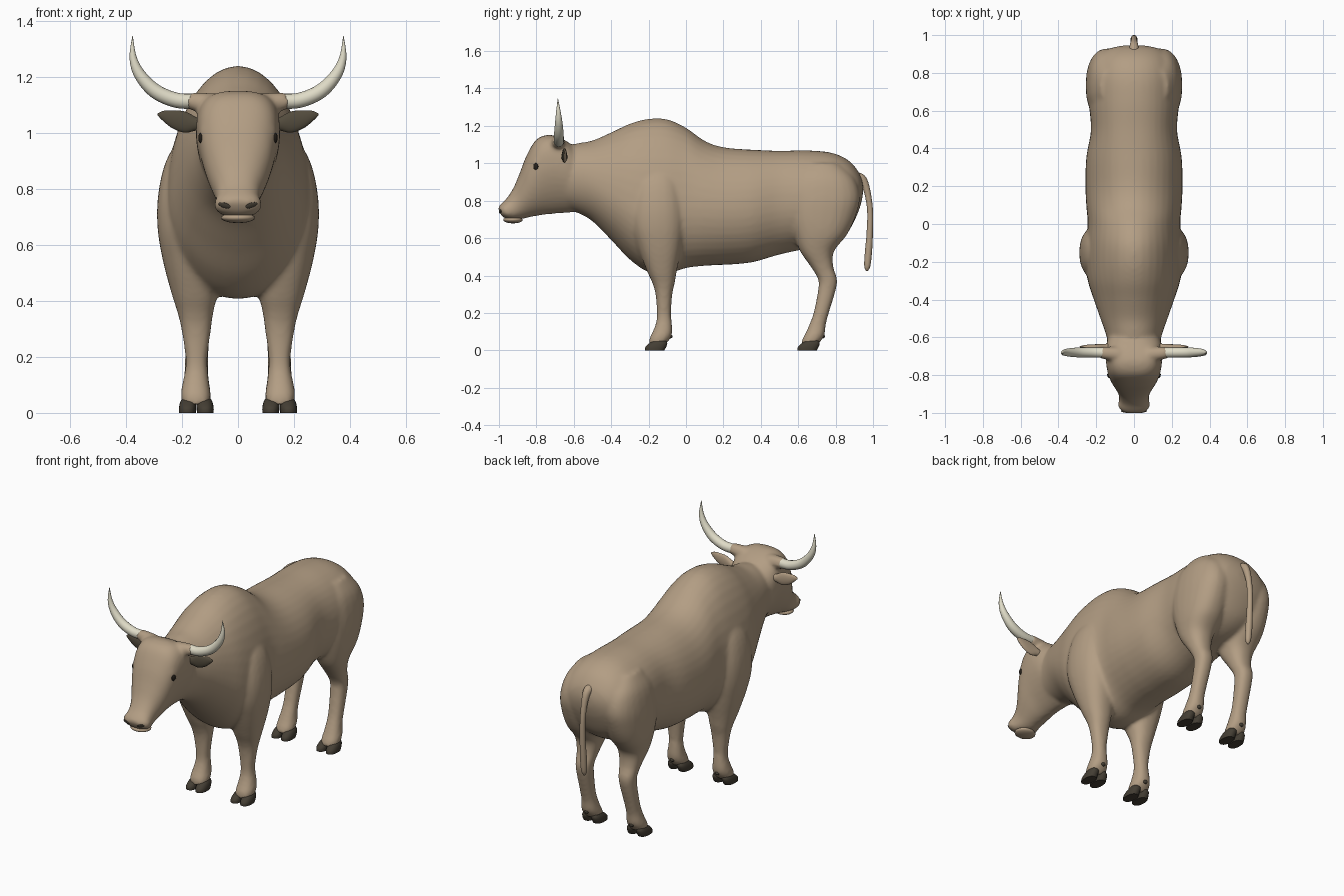
import bpy, bmesh, math
from mathutils import Vector, Matrix

if "Cube" in bpy.data.objects:
    bpy.data.objects.remove(bpy.data.objects["Cube"])


def material(name, rgb):
    m = bpy.data.materials.new(name)
    m.diffuse_color = (*rgb, 1)
    m.use_nodes = True
    m.node_tree.nodes["Principled BSDF"].inputs["Base Color"].default_value = m.diffuse_color
    return m


HIDE = material("tan hide", (0.45, 0.34, 0.23))
HORN = material("cream horn", (0.74, 0.71, 0.57))
DARK = material("dark hoof", (0.058, 0.048, 0.034))
EAR = material("dark inner ear", (0.085, 0.07, 0.046))
EYE = material("black eye", (0.018, 0.014, 0.01))


def refine(rows, n=5):
    """Catmull-Rom interpolation of rows of numbers."""
    out = []
    for i in range(len(rows) - 1):
        a, b, c, d = (rows[max(0, min(len(rows) - 1, i + k))] for k in (-1, 0, 1, 2))
        for j in range(n):
            t = j / n
            out.append([0.5 * (2 * q + (r - p) * t + (2 * p - 5 * q + 4 * r - s) * t * t
                               + (3 * q - p - 3 * r + s) * t ** 3)
                        for p, q, r, s in zip(a, b, c, d)])
    return out + [list(rows[-1])]


def sgnpow(v, e):
    return math.copysign(abs(v) ** e, v)


def loft(bm, rings):
    loops = [[bm.verts.new(p) for p in r] for r in rings]
    n = len(loops[0])
    for a, b in zip(loops, loops[1:]):
        for i in range(n):
            bm.faces.new((a[i], a[(i + 1) % n], b[(i + 1) % n], b[i]))
    bm.faces.new(loops[0])
    bm.faces.new(loops[-1][::-1])


def slab_ring(yt, zt, yb, zb, w, mid, pt, pb, n=40):
    """Ring between a top and a bottom point, widest at fraction mid of the height."""
    top, bot = Vector((0, yt, zt)), Vector((0, yb, zb))
    c, pts = bot.lerp(top, mid), []
    for i in range(n):
        a = 2 * math.pi * i / n
        u, s = math.cos(a), math.sin(a)
        e = 2 / (pt if u > 0 else pb)
        end = (top if u > 0 else bot) - c
        pts.append(c + end * abs(u) ** e + Vector((w * sgnpow(s, e), 0, 0)))
    return pts


def flat_ring(z, y0, y1, x0, x1, side, n=24, p=2.3):
    """Horizontal ring filling a y and x range."""
    pts = []
    for i in range(n):
        a = 2 * math.pi * i / n
        pts.append(Vector((side * ((x0 + x1) / 2 + (x1 - x0) / 2 * sgnpow(math.cos(a), 2 / p)),
                           (y0 + y1) / 2 + (y1 - y0) / 2 * sgnpow(math.sin(a), 2 / p), z)))
    return pts


def tube(bm, rows, side=1, ref=(0, 1, 0), n=16):
    """Round tube through rows of x, y, z, radius."""
    pts = [Vector((side * r[0], r[1], r[2])) for r in rows]
    rings = []
    for i, r in enumerate(rows):
        t = (pts[min(i + 1, len(pts) - 1)] - pts[max(i - 1, 0)]).normalized()
        u = t.cross(Vector(ref)).normalized()
        v = t.cross(u)
        rings.append([pts[i] + r[3] * (u * math.cos(k * 2 * math.pi / n) + v * math.sin(k * 2 * math.pi / n))
                      for k in range(n)])
    loft(bm, rings)


def ball(bm, loc, size, rot=None):
    m = Matrix.Translation(loc) @ (rot or Matrix()) @ Matrix.Diagonal((*size, 1))
    bmesh.ops.create_uvsphere(bm, u_segments=20, v_segments=12, radius=1, matrix=m)


def make(name, bm, *mats, angle=50):
    bmesh.ops.recalc_face_normals(bm, faces=bm.faces[:])
    me = bpy.data.meshes.new(name)
    bm.to_mesh(me)
    bm.free()
    ob = bpy.data.objects.new(name, me)
    bpy.context.collection.objects.link(ob)
    for m in mats:
        me.materials.append(m)
    bpy.ops.object.select_all(action='DESELECT')
    ob.select_set(True)
    bpy.context.view_layer.objects.active = ob
    bpy.ops.object.shade_smooth_by_angle(angle=math.radians(angle))
    return ob


# torso: y, top z, bottom z, half width, mid fraction, top and bottom roundness
TORSO = [(-.66, 1.09, .76, .13, .55, 2, 2), (-.58, 1.107, .735, .15, .5, 2, 2), (-.5, 1.122, .69, .178, .47, 2, 2),
         (-.4, 1.165, .59, .213, .43, 2, 2), (-.3, 1.212, .485, .245, .4, 2, 2),
         (-.2, 1.238, .418, .258, .38, 2, 2), (-.1, 1.235, .41, .255, .39, 2, 2),
         (0, 1.19, .44, .245, .43, 2, 2), (.1, 1.12, .452, .253, .46, 2, 2), (.2, 1.086, .457, .257, .47, 2, 2),
         (.35, 1.073, .47, .253, .48, 2.1, 2), (.5, 1.067, .512, .228, .5, 2.2, 2),
         (.65, 1.069, .545, .24, .47, 2.1, 2), (.78, 1.056, .575, .235, .48, 2.1, 2),
         (.87, 1.015, .64, .2, .5, 2.1, 2), (.925, .95, .75, .14, .5, 2, 2), (.946, .89, .83, .05, .5, 2, 2)]
bm = bmesh.new()
loft(bm, [slab_ring(r[0], r[1], r[0], *r[2:]) for r in refine(TORSO)])

# head: tilted sections, top y z, bottom y z, half width, mid, roundness
HEAD = [(-.60, 1.09, -.56, .76, .13, .6, 2.4, 2), (-.655, 1.128, -.61, .738, .147, .62, 2.8, 1.8),
        (-.73, 1.152, -.66, .733, .15, .62, 3, 1.7), (-.80, 1.127, -.73, .728, .142, .62, 2.7, 1.7),
        (-.853, 1.04, -.79, .72, .124, .6, 2.4, 1.8), (-.89, .945, -.835, .712, .101, .56, 2.3, 1.9),
        (-.922, .87, -.87, .703, .083, .52, 2.3, 2), (-.957, .815, -.90, .70, .079, .48, 2.3, 2.2),
        (-.985, .787, -.94, .70, .085, .48, 2.3, 2.3), (-1.0, .77, -.975, .71, .068, .5, 2.2, 2.2),
        (-1.006, .758, -.99, .725, .04, .5, 2, 2)]
loft(bm, [slab_ring(*r) for r in refine(HEAD)])

# legs from shoulder and haunch down: z, y range, x range
FORE = [(1.0, -.22, -.07, .05, .2), (.9, -.275, -.025, .04, .258), (.78, -.3, -.005, .04, .286),
        (.66, -.295, -.005, .05, .288), (.54, -.255, -.025, .065, .268),
        (.42, -.207, -.05, .075, .236), (.36, -.18, -.06, .088, .217), (.3, -.163, -.073, .096, .203),
        (.2, -.156, -.08, .109, .188), (.15, -.16, -.076, .108, .19), (.1, -.178, -.073, .102, .2),
        (.065, -.195, -.083, .097, .205), (.03, -.2, -.11, .1, .2)]
HIND = [(1.0, .64, .82, .04, .18), (.92, .575, .9, .03, .23), (.82, .545, .93, .025, .252),
        (.72, .548, .908, .03, .255), (.62, .575, .862, .04, .247), (.53, .61, .792, .06, .225),
        (.45, .665, .787, .08, .204), (.38, .706, .808, .093, .193), (.32, .706, .8, .098, .19),
        (.2, .682, .764, .106, .19), (.14, .66, .748, .106, .192), (.09, .638, .742, .1, .201),
        (.06, .622, .728, .097, .204), (.03, .615, .705, .1, .2)]
for s in (-1, 1):
    for leg, dy in ((FORE, 0), (HIND, .815)):
        loft(bm, [flat_ring(*r, s) for r in refine(leg)])
        ball(bm, (s * .15, dy - .1, .084), (.036, .026, .017))
    # horn collar and brow
    tube(bm, [(.08, -.69, 1.103, .041), (.14, -.685, 1.111, .036), (.178, -.68, 1.116, .031)], s)
    ball(bm, (s * .122, -.79, 1.005), (.018, .03, .02))
body = make("body", bm, HIDE)

# fuse the volumes into one smooth skin
rm = body.modifiers.new("fuse", 'REMESH')
rm.mode, rm.voxel_size, rm.use_smooth_shade = 'VOXEL', .01, True
sm = body.modifiers.new("soften", 'SMOOTH')
sm.factor, sm.iterations = .5, 10
for mod in ("fuse", "soften"):
    bpy.ops.object.modifier_apply(modifier=mod)
for f in body.data.polygons:
    f.use_smooth = True
    f.material_index = 0
bpy.context.view_layer.update()

# lower lip, left separate to keep the mouth crease
bm = bmesh.new()
ball(bm, (0, -.925, .698), (.061, .052, .019))
make("lower_lip", bm, HIDE)


def on_skin(p):
    return body.closest_point_on_mesh(p)[1:3]


# hoof: z, y range, x range of the outer claw measured from the leg centre
CLAW = [(0, -.219, -.116, .002, .062), (.018, -.217, -.106, .001, .062), (.038, -.196, -.1, 0, .058),
        (.053, -.172, -.106, 0, .05)]
for s, sn in ((-1, "right"), (1, "left")):
    for dy, fn in ((0, "front"), (.815, "hind")):
        bm = bmesh.new()
        for k in (-1, 1):
            loft(bm, [flat_ring(z, a + dy, b + dy, .149 + k * c, .149 + k * d, s) for z, a, b, c, d in refine(CLAW, 3)])
        make(f"{fn}_hoof_{sn}", bm, DARK)
        # dewclaw
        bm = bmesh.new()
        ball(bm, (s * .15, dy - .084, .075), (.014, .012, .011))
        make(f"{fn}_dewclaw_{sn}", bm, DARK)

    # horn
    bm = bmesh.new()
    tube(bm, refine([(.15, -.681, 1.115, .027), (.22, -.68, 1.118, .027), (.295, -.68, 1.15, .026),
                     (.35, -.68, 1.208, .021), (.375, -.682, 1.27, .013), (.377, -.685, 1.347, .001)], 6), s)
    make(f"horn_{sn}", bm, HORN)

    # ear: x, z, half height, half thickness; dark on the front
    bm = bmesh.new()
    rows = refine([(.12, 1.03, .018, .016), (.15, 1.034, .024, .016), (.19, 1.04, .038, .014),
                   (.235, 1.05, .032, .012), (.268, 1.062, .018, .008), (.288, 1.067, .003, .002)])
    loft(bm, [[Vector((s * x, -.65 + t * math.sin(a), z + h * math.cos(a)))
               for a in (2 * math.pi * i / 24 for i in range(24))] for x, z, h, t in rows])
    ob = make(f"ear_{sn}", bm, HIDE, EAR)
    for f in ob.data.polygons:
        f.material_index = int(f.normal.y < -.35 and abs(f.center.x) > .145)

    # eye and nostril, pressed into the skin
    for name, p, size, tilt in (("eye", (s * .14, -.805, .983), (.014, .018, .007), 0),
                                ("nostril", (s * .05, -1.0, .74), (.023, .010, .004), s * .3)):
        loc, nor = on_skin(p)
        rot = nor.to_track_quat('Z', 'Y').to_matrix().to_4x4() @ Matrix.Rotation(tilt, 4, 'Z')
        bm = bmesh.new()
        ball(bm, loc, size, rot)
        make(f"{name}_{sn}", bm, EYE if name == "eye" else DARK)

# tail
bm = bmesh.new()
tube(bm, refine([(0, .89, .925, .03), (0, .938, .918, .024), (0, .966, .86, .018), (0, .984, .75, .0155),
                 (0, .982, .62, .017), (0, .975, .52, .019), (0, .969, .45, .016), (0, .967, .424, .004)]),
     ref=(1, 0, 0))
make("tail", bm, HIDE)
